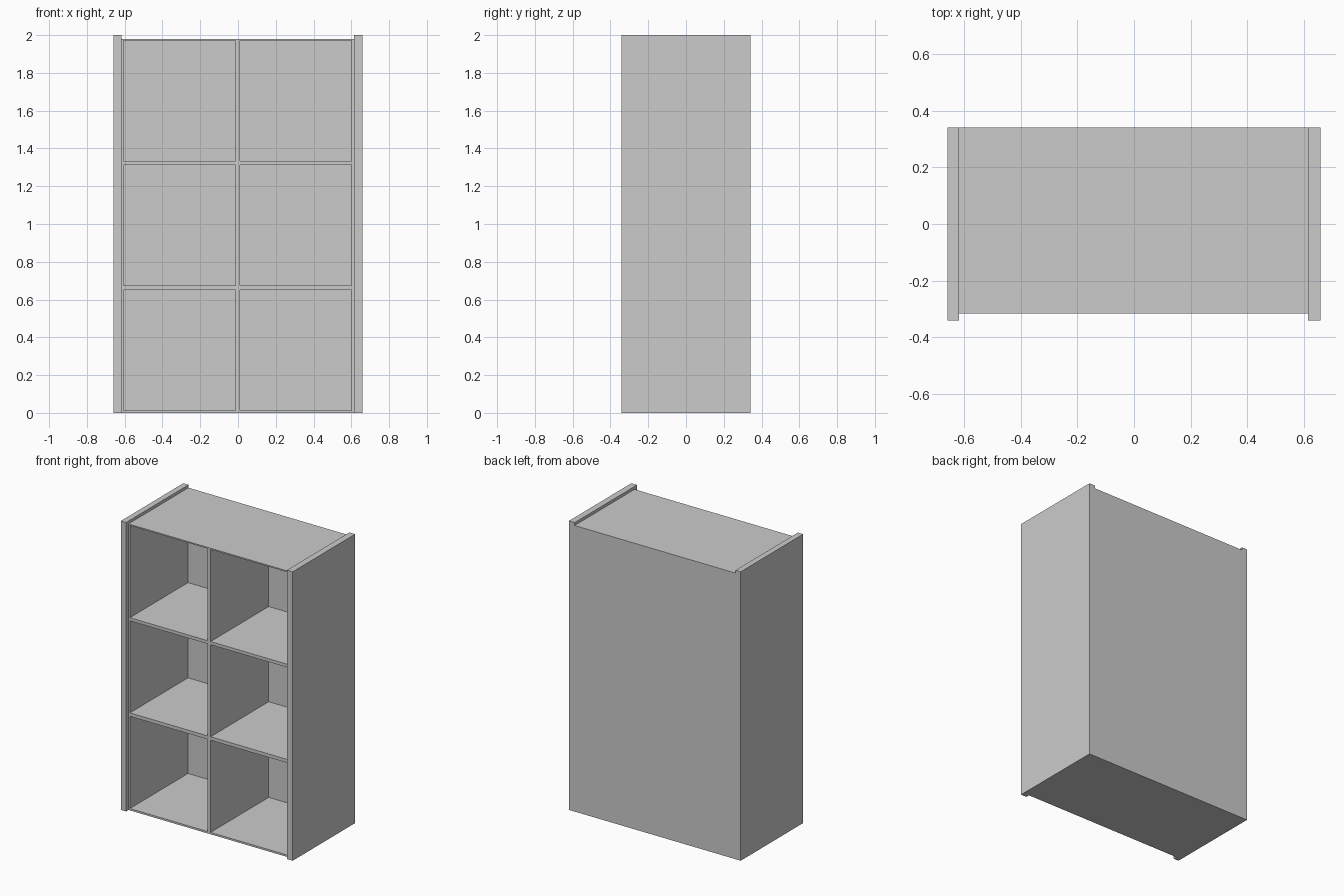
import bpy
import bmesh
from mathutils import Matrix, Vector

if "Cube" in bpy.data.objects:
    bpy.data.objects.remove(bpy.data.objects["Cube"])


def boxes(name, bounds):
    """One object made of axis-aligned boxes given as (low corner, high corner)."""
    bm = bmesh.new()
    for lo, hi in bounds:
        lo, hi = Vector(lo), Vector(hi)
        place = Matrix.Translation((lo + hi) / 2) @ Matrix.Diagonal((hi - lo).to_4d())
        bmesh.ops.create_cube(bm, size=1, matrix=place)
    mesh = bpy.data.meshes.new(name)
    bm.to_mesh(mesh)
    bm.free()
    obj = bpy.data.objects.new(name, mesh)
    bpy.context.collection.objects.link(obj)
    return obj


HALF_W, HALF_D, HEIGHT = 0.658, 0.341, 2.0
BODY_L, BODY_R = -0.618, 0.614
BODY_FRONT, BODY_TOP = -0.315, 1.98
BACK_INNER = 0.32

# Tall side panels, standing proud of the body at front and top
boxes("left_side_panel", [((-HALF_W, -HALF_D, 0), (BODY_L, HALF_D, HEIGHT))])
boxes("right_side_panel", [((BODY_R, -HALF_D, 0), (HALF_W, HALF_D, HEIGHT))])

# Shelf body between the panels
body = boxes("shelf_body", [((BODY_L, BODY_FRONT, 0), (BODY_R, HALF_D, BODY_TOP))])

# Six compartments, two columns by three rows, hollowed from the front
columns = [(-0.607, -0.013), (0.011, 0.6)]
rows = [(0.013, 0.651), (0.675, 1.312), (1.334, 1.971)]
cutter = boxes("compartment_cutter", [
    ((x0, BODY_FRONT - 0.1, z0), (x1, BACK_INNER, z1))
    for x0, x1 in columns for z0, z1 in rows])
cutter.hide_render = True
cutter.display_type = 'WIRE'

cut = body.modifiers.new("compartments", 'BOOLEAN')
cut.operation = 'DIFFERENCE'
cut.solver = 'EXACT'
cut.object = cutter
